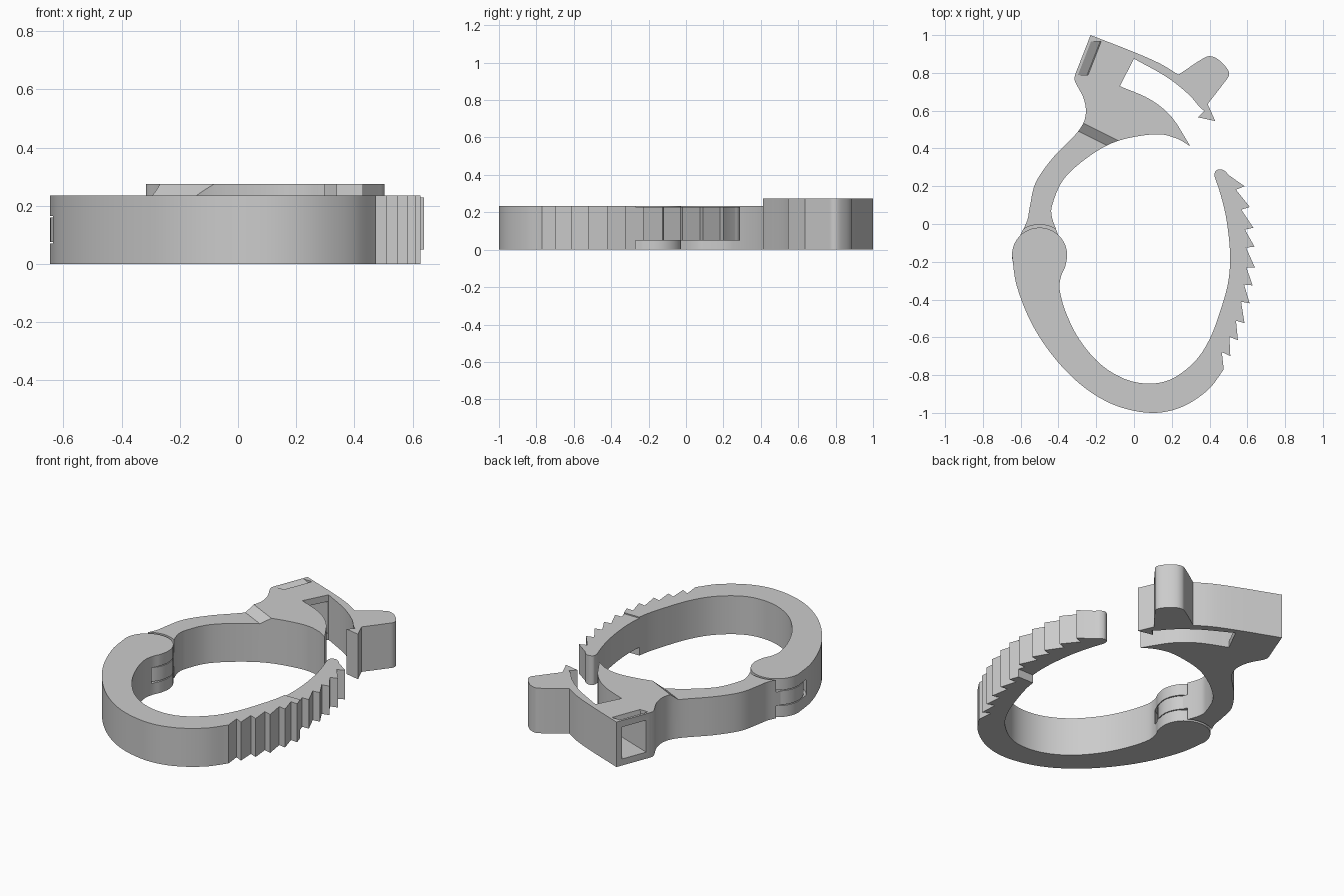
import bpy, bmesh, math
from mathutils import Vector

if "Cube" in bpy.data.objects:
    bpy.data.objects.remove(bpy.data.objects["Cube"])

grey = bpy.data.materials.new("light grey plastic")
grey.diffuse_color = (0.6, 0.6, 0.6, 1)
grey.use_nodes = True
grey.node_tree.nodes["Principled BSDF"].inputs["Base Color"].default_value = grey.diffuse_color
PIVOT, BARREL_R = (-0.5, -0.165), 0.146


def spline(pts, n=6):
    """Smooth curve through the points."""
    p = [Vector(q) for q in pts]
    p = [2 * p[0] - p[1]] + p + [2 * p[-1] - p[-2]]
    out = []
    for i in range(1, len(p) - 2):
        a, b, c, d = p[i - 1:i + 3]
        for k in range(n):
            t = k / n
            out.append(0.5 * (2 * b + (c - a) * t + (2 * a - 5 * b + 4 * c - d) * t * t
                              + (3 * b - a - 3 * c + d) * t ** 3))
    return out + [p[-2]]


def arc(r, a0, a1, n=40):
    angles = [math.radians(a0 + (a1 - a0) * i / n) for i in range(n + 1)]
    return [Vector((PIVOT[0] + r * math.cos(a), PIVOT[1] + r * math.sin(a))) for a in angles]


def prism(name, outline, z0, z1, place=None):
    """Extrude a closed outline; place maps (u, v, w) to a position."""
    place = place or (lambda u, v, w: (u, v, w))
    pts = []
    for p in outline:
        p = Vector(p)
        if not pts or (p - pts[-1]).length > 2e-3:
            pts.append(p)
    if (pts[0] - pts[-1]).length < 2e-3:
        pts.pop()
    bm = bmesh.new()
    lo = [bm.verts.new(place(p.x, p.y, z0)) for p in pts]
    hi = [bm.verts.new(place(p.x, p.y, z1)) for p in pts]
    caps = [bm.faces.new(lo[::-1]), bm.faces.new(hi)]
    for i in range(len(pts)):
        j = (i + 1) % len(pts)
        bm.faces.new((lo[i], lo[j], hi[j], hi[i]))
    bm.normal_update()
    bmesh.ops.triangulate(bm, faces=caps, ngon_method='EAR_CLIP')
    # make the faces point outward whatever the winding
    if bm.calc_volume(signed=True) < 0:
        bmesh.ops.reverse_faces(bm, faces=bm.faces[:])
    bm.normal_update()
    me = bpy.data.meshes.new(name)
    bm.to_mesh(me)
    bm.free()
    me.materials.append(grey)
    ob = bpy.data.objects.new(name, me)
    bpy.context.collection.objects.link(ob)
    return ob


def box(x0, x1, y0, y1, z0, z1):
    return prism("cutter", [(x0, y0), (x1, y0), (x1, y1), (x0, y1)], z0, z1)


def carve(ob, cutters):
    """Subtract each cutter, then delete it."""
    for c in cutters:
        m = ob.modifiers.new("cut", 'BOOLEAN')
        m.operation, m.solver, m.object = 'DIFFERENCE', 'EXACT', c
        dg = bpy.context.evaluated_depsgraph_get()
        me = bpy.data.meshes.new_from_object(ob.evaluated_get(dg))
        ob.modifiers.clear()
        if len(me.polygons) > 20:
            ob.data = me
        bpy.data.objects.remove(c)


def smooth(ob):
    bpy.ops.object.select_all(action='DESELECT')
    ob.select_set(True)
    bpy.context.view_layer.objects.active = ob
    bpy.ops.object.shade_smooth_by_angle(angle=math.radians(25))


# --- toothed arm: hinge barrel, bow, ratchet teeth, rounded tip
outer = spline([(-0.646, -0.165), (-0.62, -0.33), (-0.54, -0.53), (-0.42, -0.71), (-0.27, -0.86),
                (-0.1, -0.96), (0.09, -1.0), (0.25, -0.97), (0.39, -0.88), (0.475, -0.77)])
tips = [(0.51, -0.70), (0.55, -0.615), (0.585, -0.525), (0.612, -0.42), (0.628, -0.325),
        (0.64, -0.23), (0.638, -0.12), (0.632, -0.02), (0.613, 0.09), (0.585, 0.2)]
teeth = []
for i, (x, y) in enumerate(tips):
    teeth += [(x - 0.045, y + 0.022 - 0.0045 * i), (x, y)]
tip = spline([(0.5, 0.26), (0.482, 0.28), (0.455, 0.29), (0.43, 0.278), (0.427, 0.25)], 4)
inner = spline([(0.427, 0.25), (0.46, 0.15), (0.49, 0.02), (0.508, -0.15), (0.5, -0.3), (0.46, -0.45),
                (0.40, -0.61), (0.32, -0.73), (0.2, -0.82), (0.08, -0.845), (-0.05, -0.82),
                (-0.18, -0.74), (-0.29, -0.61), (-0.36, -0.47), (-0.393, -0.35), (-0.387, -0.28),
                (-0.365, -0.23)])
toothed_arm = prism("toothed_arm", outer + teeth + tip + inner + arc(BARREL_R, -15, 180), 0, 0.235)
carve(toothed_arm, [
    box(0.3, 0.8, -0.27, 0.5, -0.1, 0.05),          # thinner strap end, underside
    box(0.3, 0.8, -0.27, 0.5, 0.228, 0.4),          # thinner strap end, top
    prism("cutter", arc(0.162, 0, 351, 39), 0.07, 0.165),  # slot for the knuckle
])

# --- latch arm: knuckle, bow, jaw, spring strip with thumb tab and hook
back = spline([(-0.6, -0.055), (-0.565, 0.02), (-0.55, 0.1), (-0.52, 0.22), (-0.43, 0.35),
               (-0.3, 0.485), (-0.257, 0.57), (-0.265, 0.66), (-0.312, 0.755), (-0.312, 0.79)])
strip_out = spline([(-0.23, 1.0), (0, 0.91), (0.14, 0.848), (0.235, 0.79)])
tab = spline([(0.235, 0.79), (0.36, 0.873), (0.405, 0.888), (0.45, 0.868), (0.495, 0.82),
              (0.502, 0.785), (0.475, 0.745), (0.39, 0.635)], 5)
hook = [(0.43, 0.545), (0.338, 0.565), (0.372, 0.598), (0.345, 0.622)]
strip_in = spline([(0.345, 0.622), (0.285, 0.69), (0.17, 0.78), (0, 0.875)])
jaw_out = spline([(-0.075, 0.73), (0.085, 0.66), (0.2, 0.565), (0.298, 0.412)])
jaw_in = spline([(0.298, 0.412), (0.22, 0.455), (0.11, 0.475), (-0.085, 0.44), (-0.235, 0.36),
                 (-0.37, 0.24), (-0.43, 0.11), (-0.435, 0.04), (-0.402, -0.057)])
latch_arm = prism("latch_arm", back + strip_out + tab + hook + strip_in + jaw_out + jaw_in
                  + arc(BARREL_R, 46, -227), 0, 0.275)

# ramp between the bow and the thicker head
ramp = prism("cutter", [(-1.5, 0.235), (0.308, 0.235), (0.408, 0.315), (-1.5, 0.315)],
             -2, 2, lambda u, v, w: (0.447 * u + 0.894 * w, 0.894 * u - 0.447 * w, v))
carve(latch_arm, [
    ramp,
    prism("cutter", arc(0.162, 0, 351, 39), -0.1, 0.075),  # clearance below the knuckle
    prism("cutter", arc(0.162, 0, 351, 39), 0.16, 0.4),    # clearance above the knuckle
    # strap tunnel through the head
    prism("cutter", [(-0.34, 1.002), (-0.395, 0.851), (-0.056, 0.722), (0.019, 0.865)], 0.04, 0.235),
    # shallow sloping groove on the head
    prism("cutter", [(-0.255, 0.276), (-0.205, 0.245), (-0.195, 0.3), (-0.255, 0.3)], 0.79, 0.965,
          lambda u, v, w: (u + 0.39 * (w - 0.9), w, v)),
])

# --- hinge pin through the barrel
hinge_pin = prism("hinge_pin", arc(0.06, 0, 345, 23), 0.03, 0.2)

for part in (toothed_arm, latch_arm, hinge_pin):
    smooth(part)
